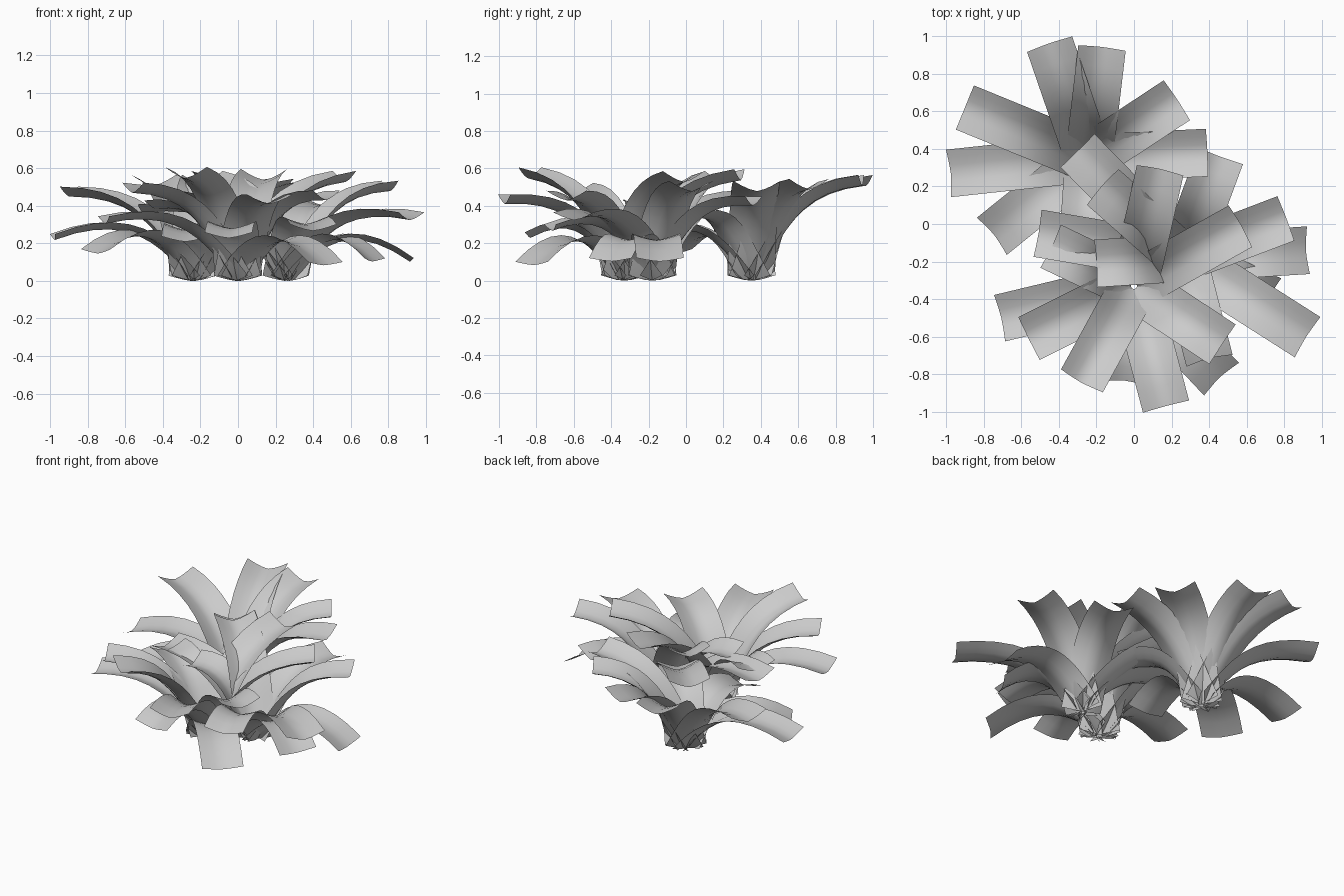
import bpy, bmesh, math
from mathutils import Vector

if "Cube" in bpy.data.objects:
    bpy.data.objects.remove(bpy.data.objects["Cube"])

HALF_WIDTH = 0.127
STEPS, ACROSS = 10, 6


def bezier(a, b, c, d, t):
    s = 1 - t
    return a * s**3 + b * 3 * s * s * t + c * 3 * s * t * t + d * t**3


def add_leaf(bm, root, tip):
    """Arching strap leaf with a shallow channel, from the crown to its tip."""
    out = Vector((tip[0] - root[0], tip[1] - root[1], 0))
    r, z = out.length, tip[2]
    out.normalize()
    side = Vector((-out.y, out.x, 0))
    # side profile of the leaf: (distance out, height)
    ctrl = [Vector((0.0, 0.01)), Vector((0.16, 0.2 + 0.06 * z)),
            Vector((r * (0.56 - 0.40 * z), 0.30 + 0.36 * z)), Vector((r, z))]
    rows = []
    for i in range(STEPS + 1):
        t = i / STEPS
        p = bezier(*ctrl, t)
        d = bezier(*ctrl, t + 0.01) - bezier(*ctrl, t - 0.01)
        d.normalize()
        depth = 0.05 * (1 - t) + (0.08 * z + 0.015) * t
        row = []
        for j in range(ACROSS + 1):
            u = 2 * j / ACROSS - 1
            lift = depth * (abs(u) ** 1.4 - 0.4)
            q = p + Vector((-d.y, d.x)) * lift
            pos = out * q.x + side * (u * HALF_WIDTH)
            row.append(bm.verts.new((root[0] + pos.x, root[1] + pos.y, max(q.y, 0))))
        rows.append(row)
    for a, b in zip(rows, rows[1:]):
        for j in range(ACROSS):
            bm.faces.new((a[j], b[j], b[j + 1], a[j + 1]))


def add_plant(name, root, tips):
    bm = bmesh.new()
    for tip in tips:
        add_leaf(bm, root, tip)
    for f in bm.faces:
        f.smooth = True
    me = bpy.data.meshes.new(name)
    bm.to_mesh(me)
    bm.free()
    bpy.context.collection.objects.link(bpy.data.objects.new(name, me))


# rear left rosette: leaf tip positions
add_plant("rear_rosette", (-0.24, 0.35), [
    (-0.45, 0.96, 0.53), (-0.17, 0.94, 0.53), (0.23, 0.66, 0.51), (0.39, 0.38, 0.50),
    (-0.90, 0.62, 0.47), (-0.98, 0.27, 0.23), (-0.75, -0.06, 0.155),
    (-0.28, -0.22, 0.22), (0.08, -0.02, 0.33)])

# front rosette
add_plant("front_rosette", (0.0, -0.33), [
    (-0.28, -0.84, 0.57), (0.17, -0.97, 0.43), (-0.05, -0.84, 0.24), (0.47, -0.64, 0.45),
    (0.46, -0.82, 0.09), (-0.56, -0.61, 0.49), (-0.71, -0.50, 0.32),
    (0.57, -0.01, 0.55), (0.14, 0.29, 0.56), (-0.44, -0.12, 0.40)])

# right rosette
add_plant("right_rosette", (0.26, -0.18), [
    (0.46, 0.36, 0.42), (0.81, 0.03, 0.50), (0.92, -0.14, 0.11), (0.92, -0.60, 0.34),
    (0.72, -0.40, 0.11), (-0.17, 0.20, 0.55), (-0.30, 0.39, 0.45),
    (-0.51, -0.05, 0.38), (-0.20, -0.21, 0.40), (0.40, -0.72, 0.28)])
